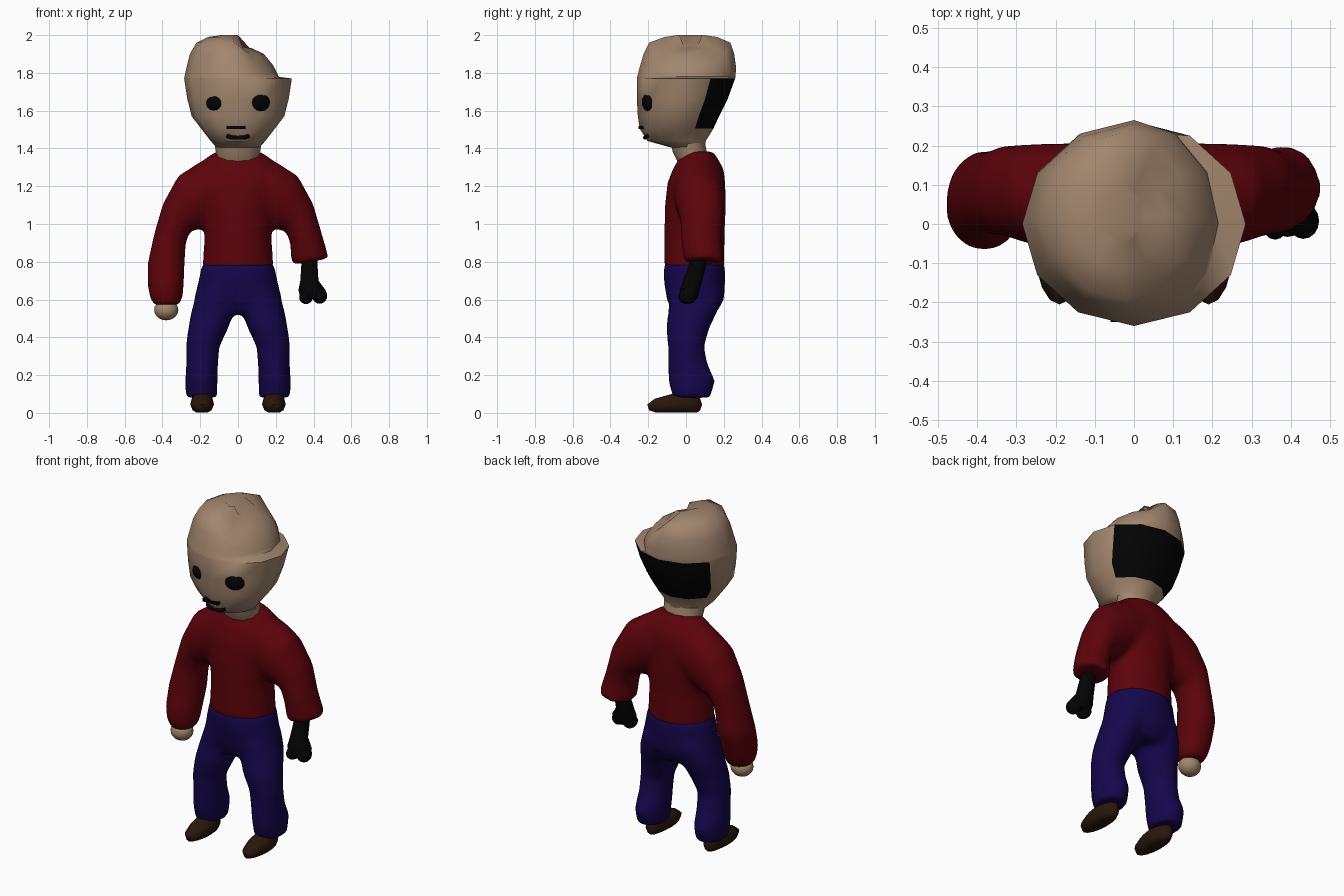
import bpy, bmesh
from math import cos, sin, pi, radians
from mathutils import Matrix

if "Cube" in bpy.data.objects:
    bpy.data.objects.remove(bpy.data.objects["Cube"])


def material(name, rgb):
    m = bpy.data.materials.new(name)
    m.diffuse_color = (*rgb, 1)
    m.use_nodes = True
    m.node_tree.nodes["Principled BSDF"].inputs["Base Color"].default_value = m.diffuse_color
    return m


SKIN = material("skin", (0.36, 0.24, 0.155))
RED = material("red_cloth", (0.105, 0.001, 0.003))
BLUE = material("blue_cloth", (0.007, 0.002, 0.07))
BROWN = material("brown_leather", (0.022, 0.009, 0.003))
BLACK = material("black", (0.001, 0.001, 0.001))


def loft(bm, rings, sides=24, side=1):
    """Skin ellipses (x, y, z, rx, ry, tilt about y); side=-1 mirrors in x."""
    loops = []
    for x, y, z, rx, ry, *tilt in rings:
        t = radians(tilt[0]) if tilt else 0
        loop = []
        for i in range(sides):
            a = 2 * pi * i / sides
            u = rx * cos(a)
            loop.append(bm.verts.new((side * (x + u * cos(t)), y + ry * sin(a), z + u * sin(t))))
        loops.append(loop)
    for a, b in zip(loops, loops[1:]):
        for i in range(sides):
            j = (i + 1) % sides
            bm.faces.new((a[i], a[j], b[j], b[i]))
    bm.faces.new(loops[0])
    bm.faces.new(loops[-1])


def finish(bm, name, mat, angle=40, fuse=False):
    bmesh.ops.recalc_face_normals(bm, faces=bm.faces)
    me = bpy.data.meshes.new(name)
    bm.to_mesh(me)
    bm.free()
    me.materials.append(mat)
    ob = bpy.data.objects.new(name, me)
    bpy.context.collection.objects.link(ob)
    bpy.ops.object.select_all(action='DESELECT')
    ob.select_set(True)
    bpy.context.view_layer.objects.active = ob
    if fuse:  # melt overlapping limbs into one soft garment
        r = ob.modifiers.new("fuse", 'REMESH')
        r.mode, r.voxel_size, r.use_smooth_shade = 'VOXEL', 0.014, True
        s = ob.modifiers.new("soften", 'SMOOTH')
        s.factor, s.iterations = 0.5, 14
    else:
        bpy.ops.object.shade_smooth_by_angle(angle=radians(angle))
    return ob


def ball(bm, loc, radii, turn=0):
    m = Matrix.Translation(loc) @ Matrix.Rotation(radians(turn), 4, 'Z') @ Matrix.Diagonal((*radii, 1))
    bmesh.ops.create_uvsphere(bm, u_segments=16, v_segments=10, radius=1, matrix=m)


# Shirt: torso with one long sleeve and one torn short sleeve
upper_arm = [(0.08, 0.065, 1.2, 0.16, 0.14, 85), (0.17, 0.07, 1.165, 0.165, 0.137, 76),
             (0.25, 0.075, 1.115, 0.155, 0.13, 64), (0.325, 0.085, 1.035, 0.103, 0.116, 45),
             (0.36, 0.08, 0.925, 0.088, 0.107, 18)]
bm = bmesh.new()
loft(bm, [(0, .045, .76, .19, .16), (0, .045, .85, .183, .159), (0, .045, .95, .178, .16),
          (0, .05, 1.1, .2, .162), (0, .055, 1.22, .24, .153), (0, .065, 1.29, .23, .135),
          (0, .065, 1.335, .19, .11), (0, .065, 1.385, .12, .08)])
loft(bm, upper_arm + [(.382, .095, .8, .102, .107, 10)])
loft(bm, upper_arm + [(.38, .07, .79, .098, .117, 5), (.383, .04, .68, .097, .108),
                      (.38, .03, .61, .087, .094), (.378, .025, .57, .067, .072)], side=-1)
finish(bm, "shirt", RED, fuse=True)

# Trousers: hips with mirrored legs
bm = bmesh.new()
loft(bm, [(0, .045, .795, .19, .162), (0, .045, .7, .21, .163),
          (0, .05, .6, .235, .152), (0, .045, .52, .2, .11)])
for s in (-1, 1):
    loft(bm, [(.1, .05, .65, .11, .145), (.13, .04, .55, .115, .133), (.157, .01, .45, .107, .115),
              (.187, 0, .35, .09, .096), (.19, .01, .26, .085, .105),
              (.194, .03, .17, .086, .125), (.194, .03, .08, .084, .1)], side=s)
finish(bm, "trousers", BLUE, fuse=True)

# Shoes
for s, label in ((-1, "left"), (1, "right")):
    bm = bmesh.new()
    loft(bm, [(.19, -.05, .002, .03, .11), (.19, -.06, .014, .05, .135), (.19, -.06, .045, .063, .145),
              (.19, -.045, .075, .055, .12), (.19, 0, .1, .042, .075)], 16, s)
    finish(bm, "shoe_" + label, BROWN, 60)

# Fist on the long sleeve, bare dark forearm with a forked end on the other
bm = bmesh.new()
ball(bm, (-.38, .015, .545), (.064, .06, .055))
finish(bm, "fist", SKIN, 60)
bm = bmesh.new()
loft(bm, [(.38, .08, .87, .042, .042), (.378, .06, .78, .043, .046), (.378, .035, .7, .048, .052),
          (.392, .02, .65, .072, .053), (.396, .015, .605, .065, .045)], 12)
ball(bm, (.36, .008, .612), (.036, .048, .036))
ball(bm, (.432, .008, .62), (.04, .046, .042))
finish(bm, "bare_forearm", BLACK, 60)

# Neck
bm = bmesh.new()
loft(bm, [(0, .04, 1.33, .115, .085), (0, .02, 1.38, .117, .09), (0, .01, 1.43, .125, .09)], 12)
finish(bm, "neck", SKIN)

# Head: faceted rings; one side of the crown is dented inward above a rim
bm = bmesh.new()
loft(bm, [(0, .01, 1.405, .115, .09), (0, -.05, 1.44, .145, .155), (0, -.05, 1.505, .195, .195),
          (0, -.04, 1.57, .245, .215), (0, -.02, 1.66, .268, .24), (0, 0, 1.77, .285, .26),
          (0, .002, 1.78, .283, .26), (0, .01, 1.83, .272, .255), (-.005, .015, 1.9, .25, .24),
          (-.02, .02, 1.96, .2, .215), (-.03, .025, 1.99, .13, .14), (-.03, .025, 2.0, .06, .07)], 12)
for v in bm.verts:
    c = v.co
    if c.z > 1.775 and c.x > .015:
        c.x *= .76
        c.z -= .06 * min(1, (c.z - 1.78) / .1)
    elif 1.5 < c.z < 1.7 and c.y < -.15 and abs(c.x) > .05:
        c.y += .025  # cheeks slope back beside the nose
head = finish(bm, "head", SKIN, 50)
head.data.materials.append(BLACK)
for p in head.data.polygons:  # dark patch at the back
    if p.normal.y > 0.5 and 1.5 < p.center.z < 1.75:
        p.material_index = 1

# Eyes of different size
for label, x, z, r in (("left", -.122, 1.64, .05), ("right", .117, 1.645, .062)):
    bm = bmesh.new()
    ball(bm, (x, -.185, z), (r, .04, r * .85), 38 if x > 0 else -38)
    finish(bm, "eye_" + label, BLACK, 60)

# Nose slit and curved mouth
bm = bmesh.new()
bmesh.ops.create_cube(bm, size=1, matrix=Matrix.Translation((-.01, -.233, 1.51)) @ Matrix.Diagonal((.1, .035, .016, 1)))
finish(bm, "nose_slit", BLACK)
cu = bpy.data.curves.new("mouth", 'CURVE')
cu.dimensions, cu.bevel_depth, cu.bevel_resolution, cu.use_fill_caps = '3D', .011, 2, True
pts = [(-.058, -.205, 1.466), (-.03, -.217, 1.457), (.03, -.217, 1.457), (.058, -.205, 1.466)]
sp = cu.splines.new('POLY')
sp.points.add(len(pts) - 1)
for p, co in zip(sp.points, pts):
    p.co = (*co, 1)
cu.materials.append(BLACK)
bpy.context.collection.objects.link(bpy.data.objects.new("mouth", cu))
